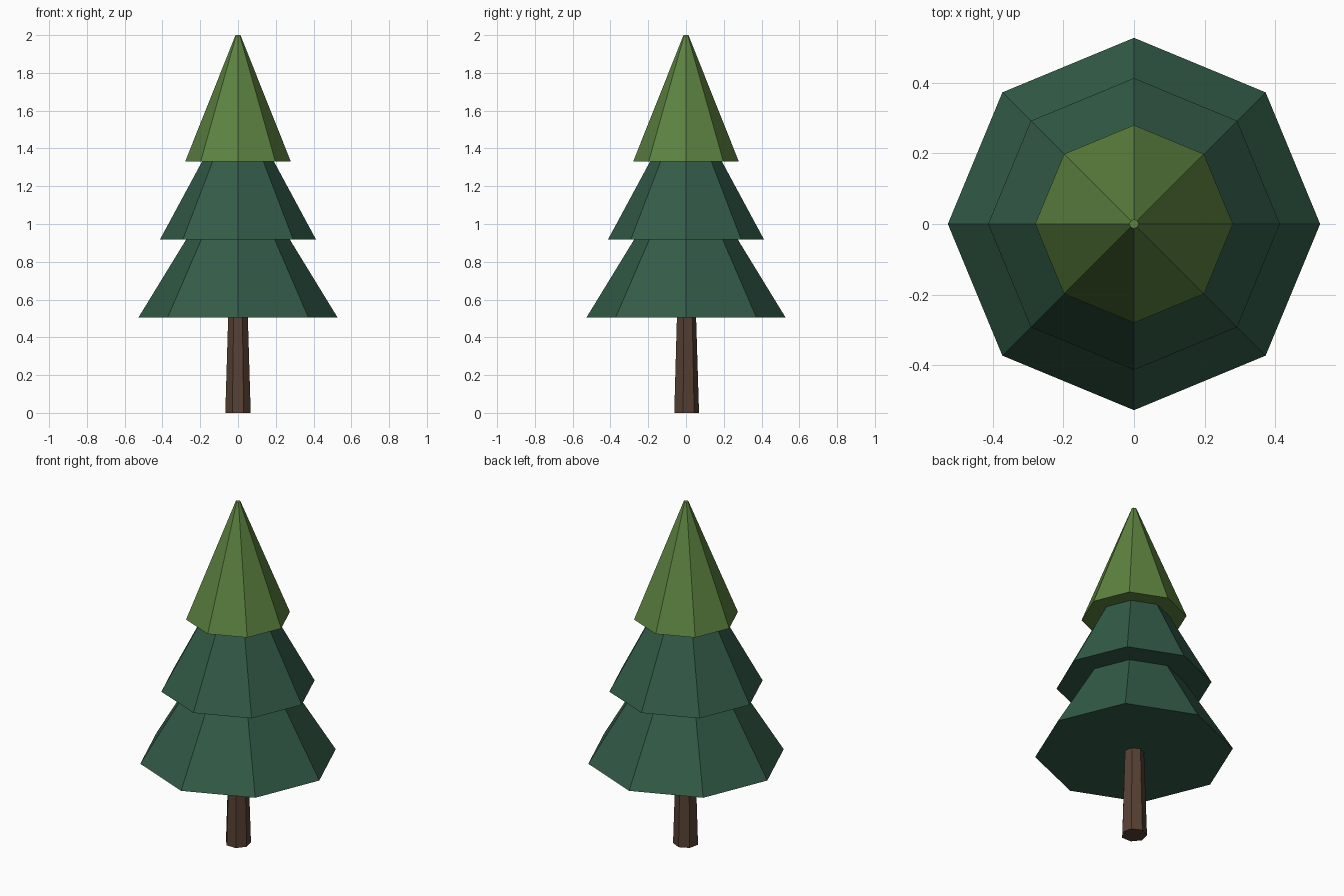
import bpy

if "Cube" in bpy.data.objects:
    bpy.data.objects.remove(bpy.data.objects["Cube"])


def material(name, rgb):
    mat = bpy.data.materials.new(name)
    mat.diffuse_color = (*rgb, 1)
    mat.use_nodes = True
    mat.node_tree.nodes["Principled BSDF"].inputs["Base Color"].default_value = mat.diffuse_color
    return mat


bark = material("brown bark", (0.095, 0.052, 0.034))
dark_green = material("dark green", (0.033, 0.105, 0.064))
light_green = material("light green", (0.110, 0.225, 0.051))


def cone(name, sides, z0, z1, r0, r1, mat):
    """Flat-faced tapered cone from z0 to z1, with a corner facing +y."""
    bpy.ops.mesh.primitive_cone_add(
        vertices=sides, radius1=r0, radius2=r1, depth=z1 - z0,
        end_fill_type='NGON', location=(0, 0, (z0 + z1) / 2))
    obj = bpy.context.object
    obj.name = name
    obj.data.materials.append(mat)
    return obj


# Tapered seven-sided trunk, running slightly into the foliage
cone("trunk", 7, 0.0, 0.52, 0.069, 0.053, bark)

# Three stacked eight-sided foliage tiers
cone("lower_foliage", 8, 0.505, 1.10, 0.527, 0.163, dark_green)
cone("middle_foliage", 8, 0.918, 1.50, 0.413, 0.099, dark_green)
cone("top_foliage", 8, 1.33, 2.0, 0.28, 0.013, light_green)
